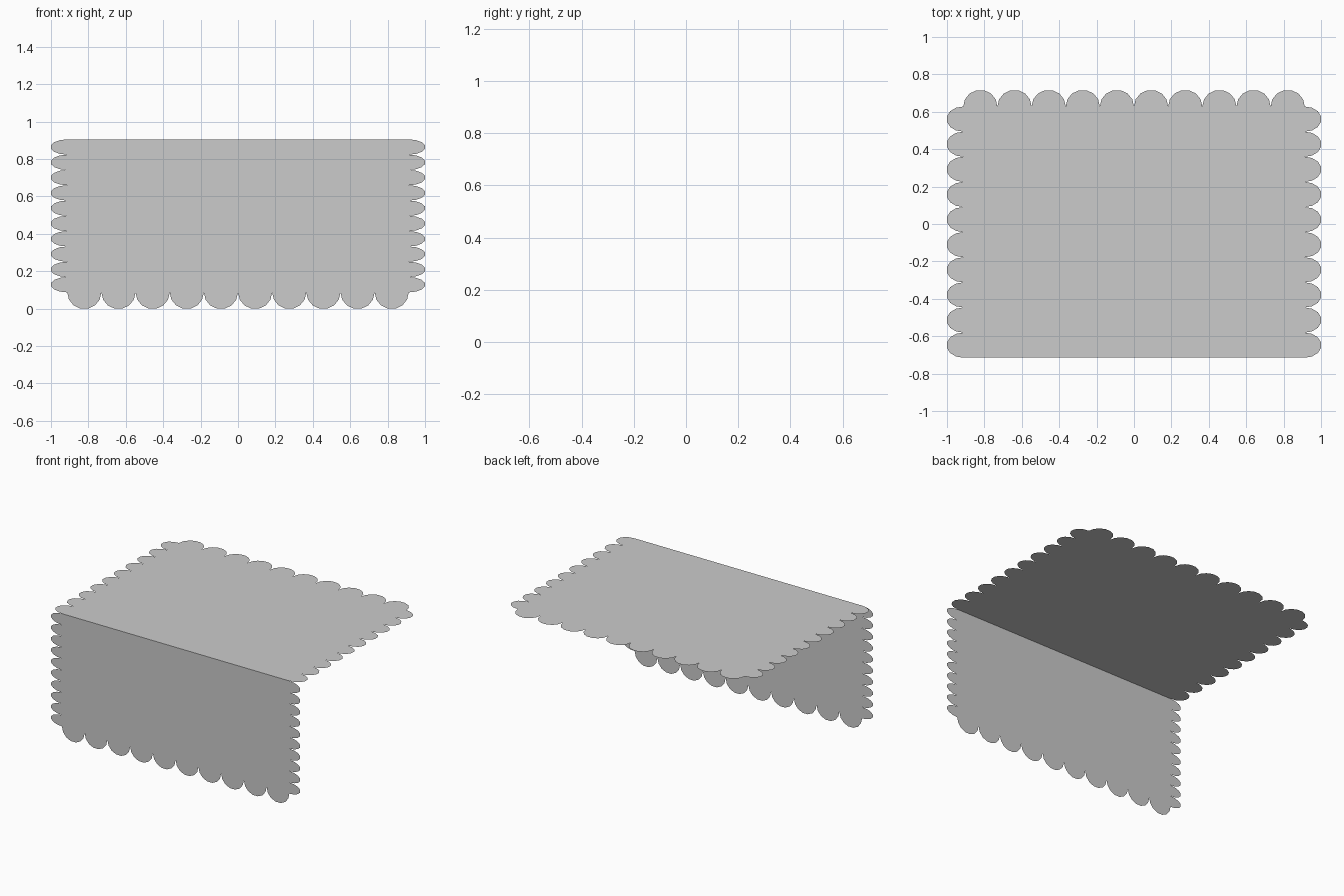
import bpy, math
from mathutils import Vector

if "Cube" in bpy.data.objects:
    bpy.data.objects.remove(bpy.data.objects["Cube"])

HALF_X, IN_X = 1.0, 0.913      # outer tip and notch line at the sides
FOLD_Y, TOP_Z = -0.715, 0.905  # fold line
DEPTH, COUNT, SEGS = 0.087, 10, 7


def scallops(a, b, out):
    """Row of faceted lobes from a to b bulging along out (end point excluded)."""
    pts = []
    peak = math.sin(math.pi * (SEGS // 2) / SEGS)
    for i in range(COUNT):
        for k in range(SEGS):
            t = math.pi * k / SEGS
            u = (i + (1 - math.cos(t)) / 2) / COUNT
            pts.append(a.lerp(b, u) + out * (DEPTH * math.sin(t) / peak))
    return pts


def scalloped_outline(length):
    """Flat outline: straight fold at v = 0, lobes on the other three sides."""
    v = length - DEPTH
    br, tr = Vector((IN_X, 0)), Vector((IN_X, v))
    bl, tl = Vector((-IN_X, 0)), Vector((-IN_X, v))
    return (scallops(br, tr, Vector((1, 0))) + scallops(tr, tl, Vector((0, 1)))
            + scallops(tl, bl, Vector((-1, 0))) + [bl])


def panel(name, length, place):
    verts = [place(p.x, p.y) for p in scalloped_outline(length)]
    mesh = bpy.data.meshes.new(name)
    mesh.from_pydata(verts, [], [list(range(len(verts)))])
    mesh.update()
    obj = bpy.data.objects.new(name, mesh)
    bpy.context.collection.objects.link(obj)
    return obj


# Horizontal cloth over the top
panel("cloth_top", 1.43, lambda u, v: (u, FOLD_Y + v, TOP_Z))
# Vertical cloth hanging at the front (mirrored in x so its normal faces forward)
panel("cloth_front_drop", TOP_Z, lambda u, v: (-u, FOLD_Y, TOP_Z - v))
